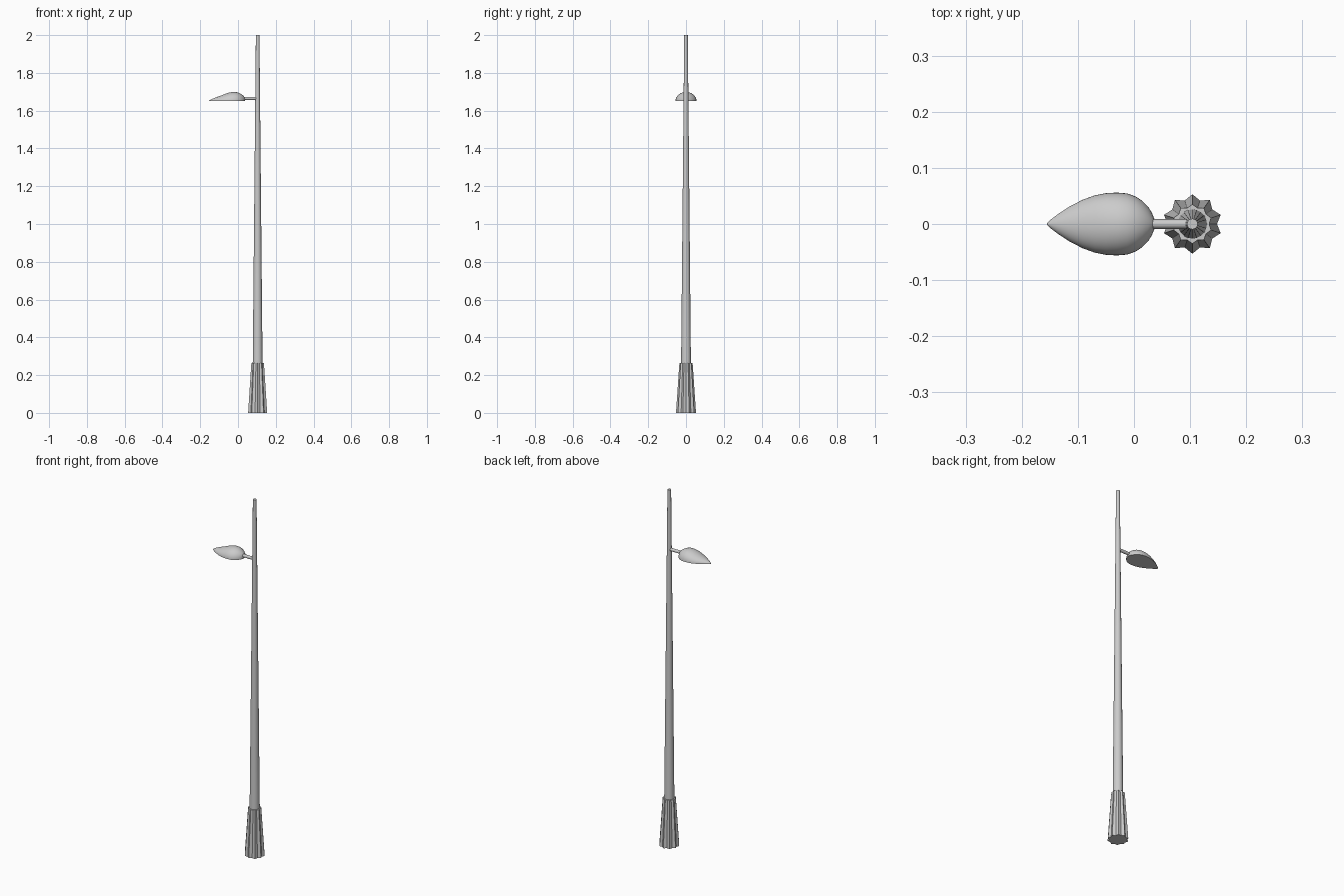
import bpy, bmesh
from math import pi, sin, cos, radians

if "Cube" in bpy.data.objects:
    bpy.data.objects.remove(bpy.data.objects["Cube"])

POLE_X = 0.104


def loft(name, rings, closed=True, smooth=None):
    """Skin equal-length rings of points; cap both ends."""
    bm = bmesh.new()
    vs = [[bm.verts.new(p) for p in r] for r in rings]
    n = len(rings[0])
    for a, b in zip(vs, vs[1:]):
        for i in range(n):
            j = (i + 1) % n
            bm.faces.new((a[i], a[j], b[j], b[i]))
    bm.faces.new(vs[0][::-1])
    bm.faces.new(vs[-1])
    bmesh.ops.remove_doubles(bm, verts=bm.verts, dist=1e-5)
    bmesh.ops.recalc_face_normals(bm, faces=bm.faces)
    me = bpy.data.meshes.new(name)
    bm.to_mesh(me)
    bm.free()
    ob = bpy.data.objects.new(name, me)
    bpy.context.collection.objects.link(ob)
    if smooth:
        bpy.ops.object.select_all(action='DESELECT')
        ob.select_set(True)
        bpy.context.view_layer.objects.active = ob
        bpy.ops.object.shade_smooth_by_angle(angle=radians(smooth))
    return ob


def ring_z(z, r_out, r_in, n):
    """Horizontal ring around the pole axis, alternating between two radii."""
    pts = []
    for i in range(n):
        a = pi / 2 + 2 * pi * i / n
        r = r_in if i % 2 else r_out
        pts.append((POLE_X + r * cos(a), r * sin(a), z))
    return pts


# Fluted base: ten ridges, tapering upwards
loft("fluted_base", [ring_z(0, 0.053, 0.044, 20), ring_z(0.265, 0.035, 0.030, 20)])

# Tapered round pole
loft("pole", [ring_z(0.26, 0.026, 0.026, 20), ring_z(2.0, 0.0095, 0.0095, 20)], smooth=40)

# Short horizontal arm between pole and lamp head
loft("arm", [[(x, 0.0085 * cos(2 * pi * i / 16), 1.665 + 0.0085 * sin(2 * pi * i / 16))
              for i in range(16)] for x in (0.025, POLE_X)], smooth=40)

# Leaf-shaped lamp head: half-round sections (x, half width, height), flat underside
LAMP_Z = 1.65
stations = [
    (-0.155, 0.001, 0.002), (-0.147, 0.009, 0.007), (-0.135, 0.018, 0.013),
    (-0.115, 0.031, 0.021), (-0.092, 0.043, 0.029), (-0.070, 0.051, 0.038),
    (-0.050, 0.055, 0.045), (-0.030, 0.056, 0.049), (-0.012, 0.0545, 0.049),
    (0.003, 0.049, 0.045), (0.015, 0.041, 0.039), (0.025, 0.031, 0.032),
    (0.032, 0.020, 0.025), (0.036, 0.010, 0.020), (0.037, 0.004, 0.016),
]
SEG = 20
loft("lamp_head", [[(x, w * cos(pi * i / SEG), LAMP_Z + h * sin(pi * i / SEG))
                    for i in range(SEG + 1)] for x, w, h in stations], smooth=50)
